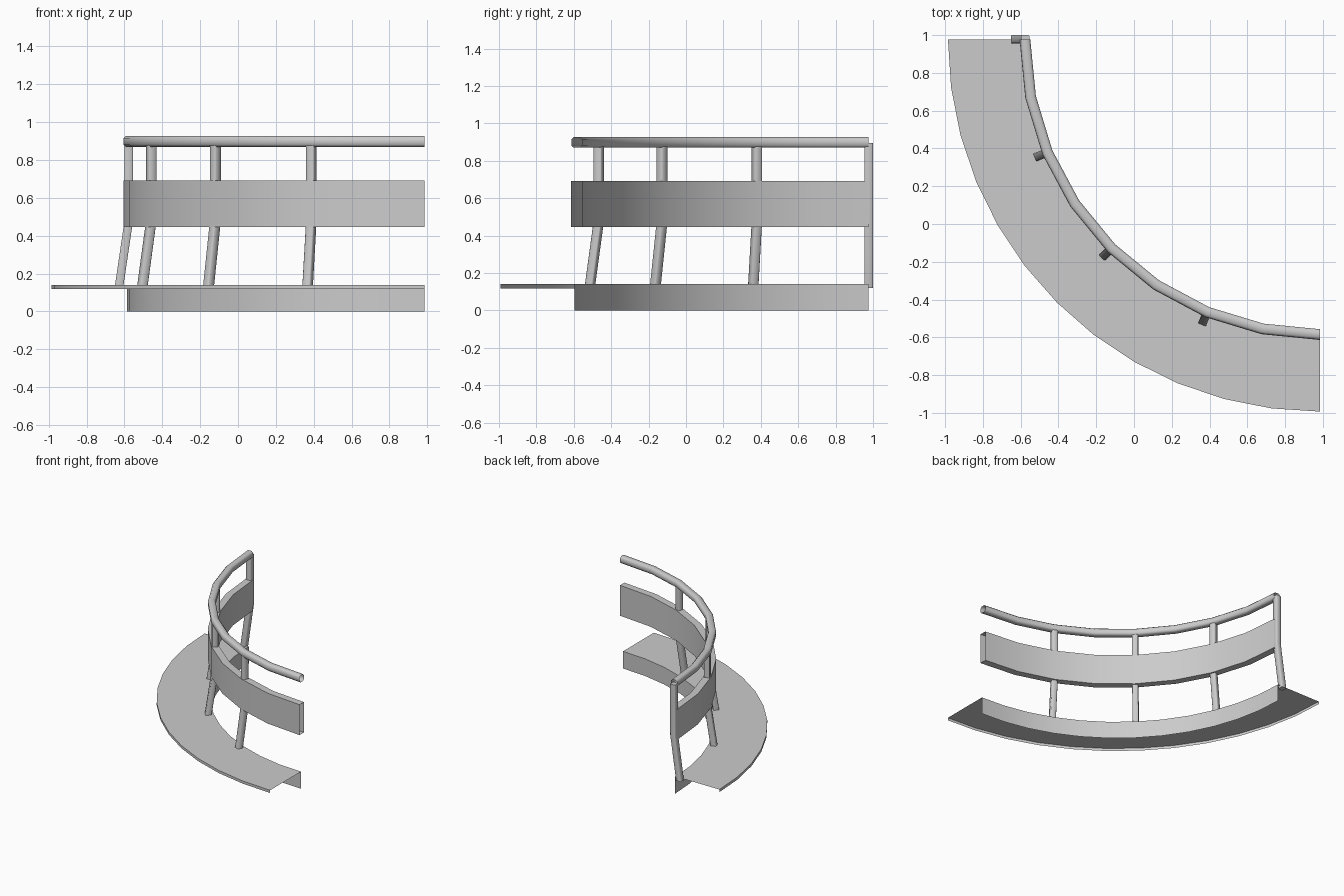
import bpy
import bmesh
from math import sin, cos, pi, radians

if "Cube" in bpy.data.objects:
    bpy.data.objects.remove(bpy.data.objects["Cube"])

CX, CY = 0.985, 0.977      # centre of the quarter arc
POST_R = 1.562             # radius of the rail line

grey = bpy.data.materials.new("steel_grey")
grey.use_nodes = True
colour = (0.6, 0.6, 0.6, 1)
grey.diffuse_color = colour
grey.node_tree.nodes["Principled BSDF"].inputs["Base Color"].default_value = colour


def on_arc(r, a, z):
    """Point at radius r, angle a (0 = back end, pi/2 = front end)."""
    return (CX - r * cos(a), CY - r * sin(a), z)


def chamfered(half, cut):
    """Clockwise square outline with cut corners."""
    k = half - cut
    return [(-half, -k), (-half, k), (-k, half), (k, half),
            (half, k), (half, -k), (k, -half), (-k, -half)]


def make(name, rings, closed, caps=False):
    """Skin a list of point rings into one object."""
    bm = bmesh.new()
    rows = [[bm.verts.new(p) for p in ring] for ring in rings]
    n = len(rows[0])
    for a, b in zip(rows, rows[1:]):
        for j in range(n if closed else n - 1):
            k = (j + 1) % n
            bm.faces.new((a[j], a[k], b[k], b[j]))
    if caps:
        bm.faces.new(rows[0])
        bm.faces.new(rows[-1])
        bmesh.ops.recalc_face_normals(bm, faces=bm.faces)
    mesh = bpy.data.meshes.new(name)
    bm.to_mesh(mesh)
    bm.free()
    mesh.materials.append(grey)
    obj = bpy.data.objects.new(name, mesh)
    bpy.context.collection.objects.link(obj)
    bpy.ops.object.select_all(action='DESELECT')
    obj.select_set(True)
    bpy.context.view_layer.objects.active = obj
    bpy.ops.object.shade_smooth_by_angle(angle=radians(50))
    return obj


def sweep(name, profile, steps, closed):
    """Sweep an (r, z) profile round the quarter arc, ends left open."""
    rings = [[on_arc(r, i / steps * pi / 2, z) for r, z in profile]
             for i in range(steps + 1)]
    make(name, rings, closed)


# Thin sheet: toe board, deck and outer lip
sweep("deck", [(1.572, 0), (1.572, 0.14), (1.97, 0.14), (1.97, 0.118)], 12, False)

# Hollow curved panel
sweep("panel", [(1.534, 0.445), (1.534, 0.693), (1.591, 0.693), (1.591, 0.445)], 8, True)

# Hollow top rail
rail = [(POST_R + x, 0.898 + z) for x, z in chamfered(0.028, 0.012)]
sweep("top_rail", rail, 8, True)

# Posts, leaning outward below the panel
for i in range(4):
    a = i * pi / 8
    rings = []
    for r, z in ((1.615, 0.12), (POST_R, 0.48), (POST_R, 0.895)):
        ring = []
        for u, v in chamfered(0.0225, 0.004):
            x, y, h = on_arc(r + u, a, z)
            ring.append((x - v * sin(a), y + v * cos(a), h))
        rings.append(ring)
    make("post_%d" % (i + 1), rings, True, caps=True)
